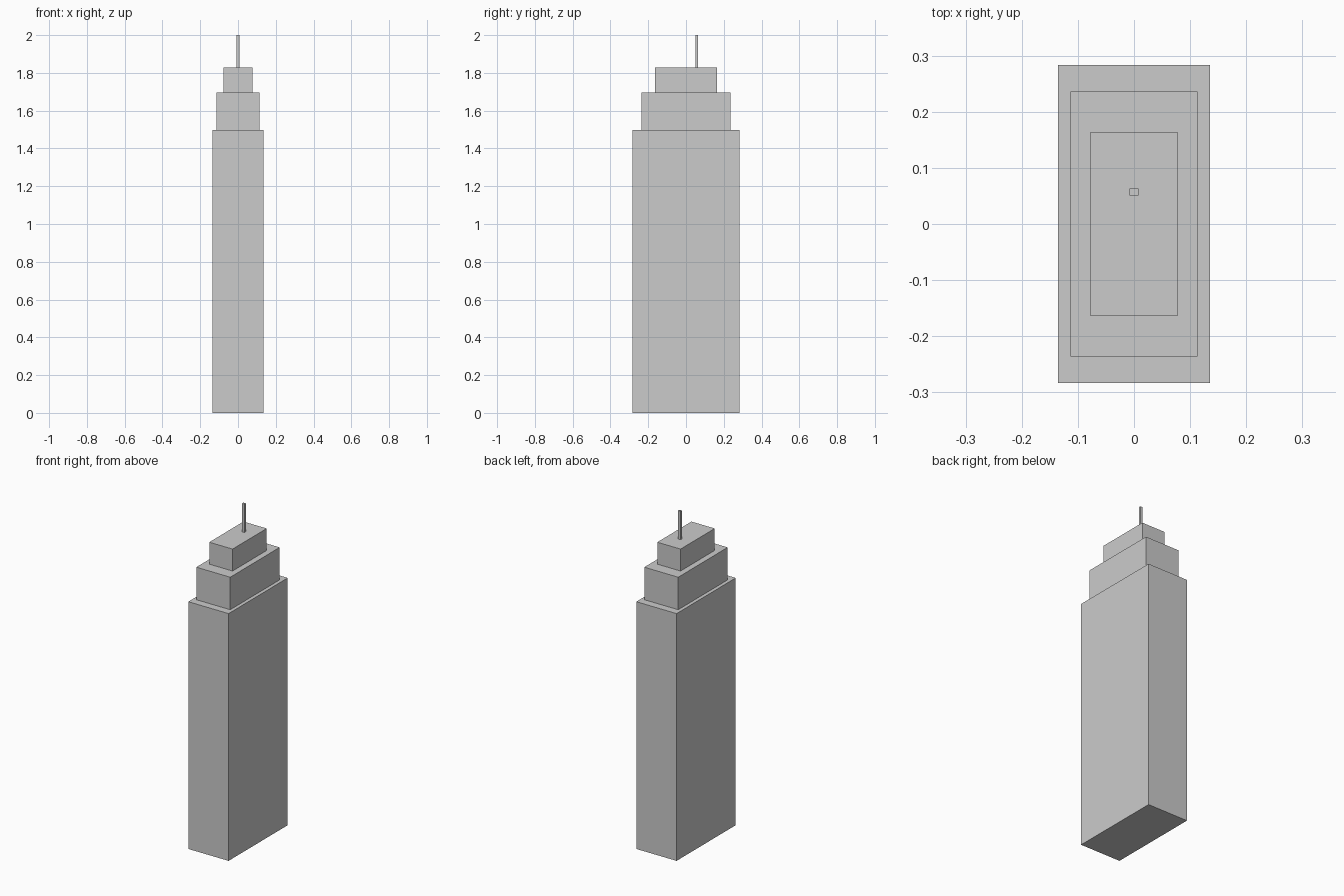
import bpy
import bmesh
from mathutils import Matrix, Vector

if "Cube" in bpy.data.objects:
    bpy.data.objects.remove(bpy.data.objects["Cube"])


def block(name, size_x, size_y, z0, z1, y=0.0):
    """Box standing between two heights, centred on x = 0."""
    bm = bmesh.new()
    scale = Matrix.Diagonal((size_x, size_y, z1 - z0, 1))
    place = Matrix.Translation(Vector((0, y, (z0 + z1) / 2)))
    bmesh.ops.create_cube(bm, size=1, matrix=place @ scale)
    mesh = bpy.data.meshes.new(name)
    bm.to_mesh(mesh)
    bm.free()
    obj = bpy.data.objects.new(name, mesh)
    bpy.context.collection.objects.link(obj)
    return obj


# Stepped tower: each tier sits on the one below
tiers = [
    ("main_tower", 0.27, 0.566, 1.498),
    ("middle_setback", 0.227, 0.473, 1.695),
    ("top_setback", 0.156, 0.327, 1.828),
]
z = 0.0
for name, size_x, size_y, top in tiers:
    block(name, size_x, size_y, z, top)
    z = top

# Slim antenna, set towards the back of the roof
block("antenna", 0.016, 0.0125, z, 2.0, y=0.057)
